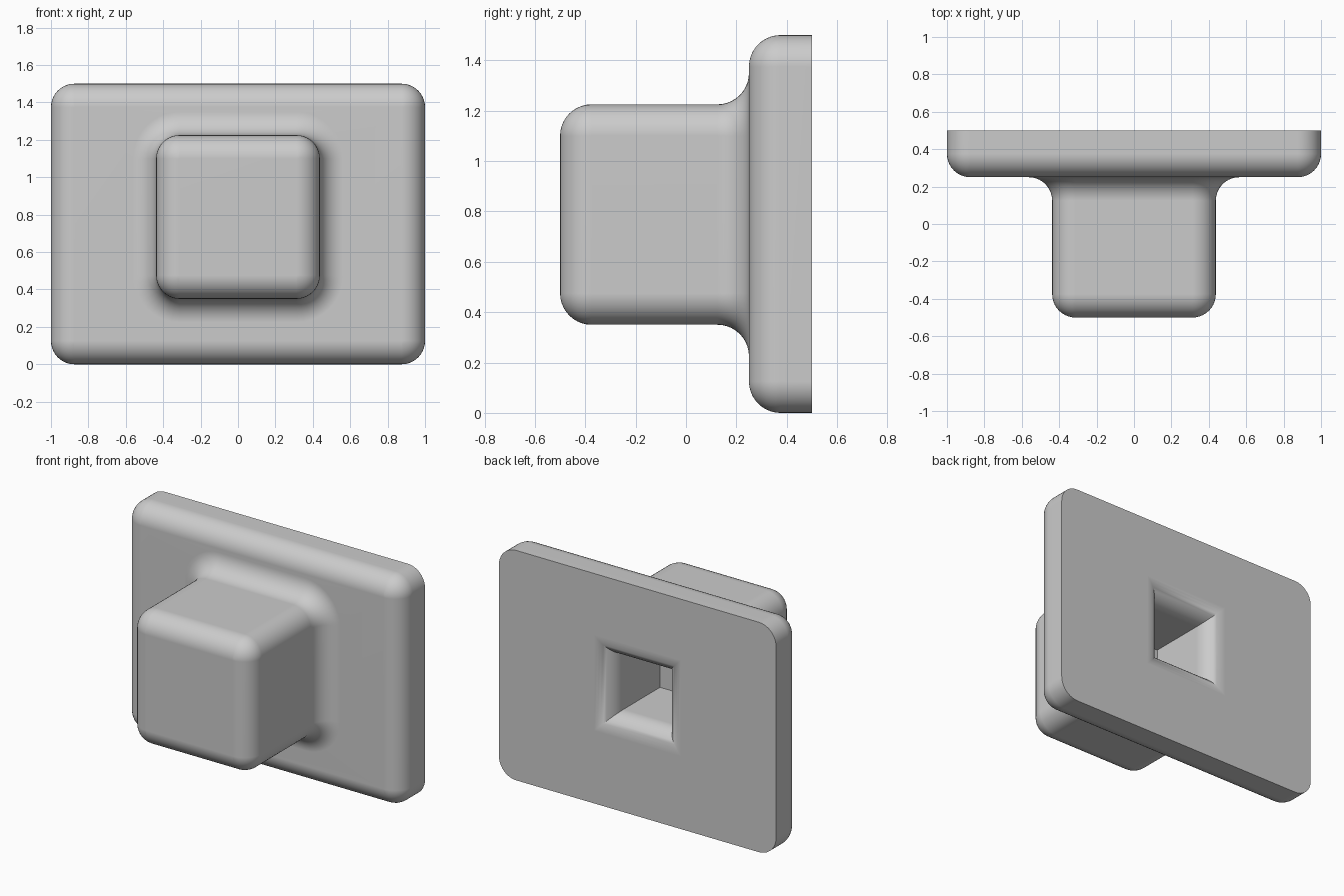
import bpy, bmesh, math

cube = bpy.data.objects.get("Cube")
if cube:
    bpy.data.objects.remove(cube)

R = 0.125          # edge and fillet radius
STEPS = 10         # segments per quarter round
BOX_Z, PLATE_Z = 0.7875, 0.75
BOX_CORE, HOLE = 0.3125, 0.1875

grey = bpy.data.materials.new("grey")
grey.use_nodes = True
colour = (0.6, 0.6, 0.6, 1)
grey.diffuse_color = colour
grey.node_tree.nodes["Principled BSDF"].inputs["Base Color"].default_value = colour

bm = bmesh.new()


def ring(half_x, half_z, radius, y, centre_z):
    """Rectangle in the xz plane, grown outwards by a corner radius."""
    verts = []
    for k, (sx, sz) in enumerate([(1, 1), (-1, 1), (-1, -1), (1, -1)]):
        for i in range(STEPS + 1):
            a = math.pi / 2 * (k + i / STEPS)
            verts.append(bm.verts.new((sx * half_x + radius * math.cos(a), y,
                                       centre_z + sz * half_z + radius * math.sin(a))))
    return verts


def quarter():
    for i in range(STEPS + 1):
        a = math.pi / 2 * i / STEPS
        yield math.sin(a), math.cos(a)


rings = []
# Box: rounded front edge, straight sides
for s, c in quarter():
    rings.append(ring(BOX_CORE, BOX_CORE, R * s, -0.5 + R * (1 - c), BOX_Z))
# Fillet between box and plate
for s, c in quarter():
    rings.append(ring(BOX_CORE, BOX_CORE, R * (2 - c), 0.25 - R * (1 - s), BOX_Z))
# Plate: rounded front edge, sharp back edge
for s, c in quarter():
    rings.append(ring(1 - R, 0.75 - R, R * s, 0.25 + R * (1 - c), PLATE_Z))
rings.append(ring(1 - R, 0.75 - R, R, 0.5, PLATE_Z))
# Square socket in the back with a flared mouth
for s, c in quarter():
    half = HOLE + R * (1 - s)
    rings.append(ring(half, half, 0, 0.5 - R * (1 - c), BOX_Z))
rings.append(ring(HOLE, HOLE, 0, 0.0, BOX_Z))

# Skin the rings and close both ends
for a, b in zip(rings, rings[1:]):
    for i in range(len(a)):
        j = (i + 1) % len(a)
        bm.faces.new((a[i], a[j], b[j], b[i]))
bm.faces.new(rings[0])
bm.faces.new(rings[-1])
bmesh.ops.remove_doubles(bm, verts=bm.verts, dist=0.0001)
bmesh.ops.recalc_face_normals(bm, faces=bm.faces)

mesh = bpy.data.meshes.new("plate_with_box")
bm.to_mesh(mesh)
bm.free()
mesh.materials.append(grey)
body = bpy.data.objects.new("plate_with_box", mesh)
bpy.context.collection.objects.link(body)

# Smooth rounds, flat faces
bpy.context.view_layer.objects.active = body
body.select_set(True)
bpy.ops.object.shade_smooth_by_angle(angle=math.radians(35))
weighted = body.modifiers.new("flat_faces", "WEIGHTED_NORMAL")
weighted.keep_sharp = True
